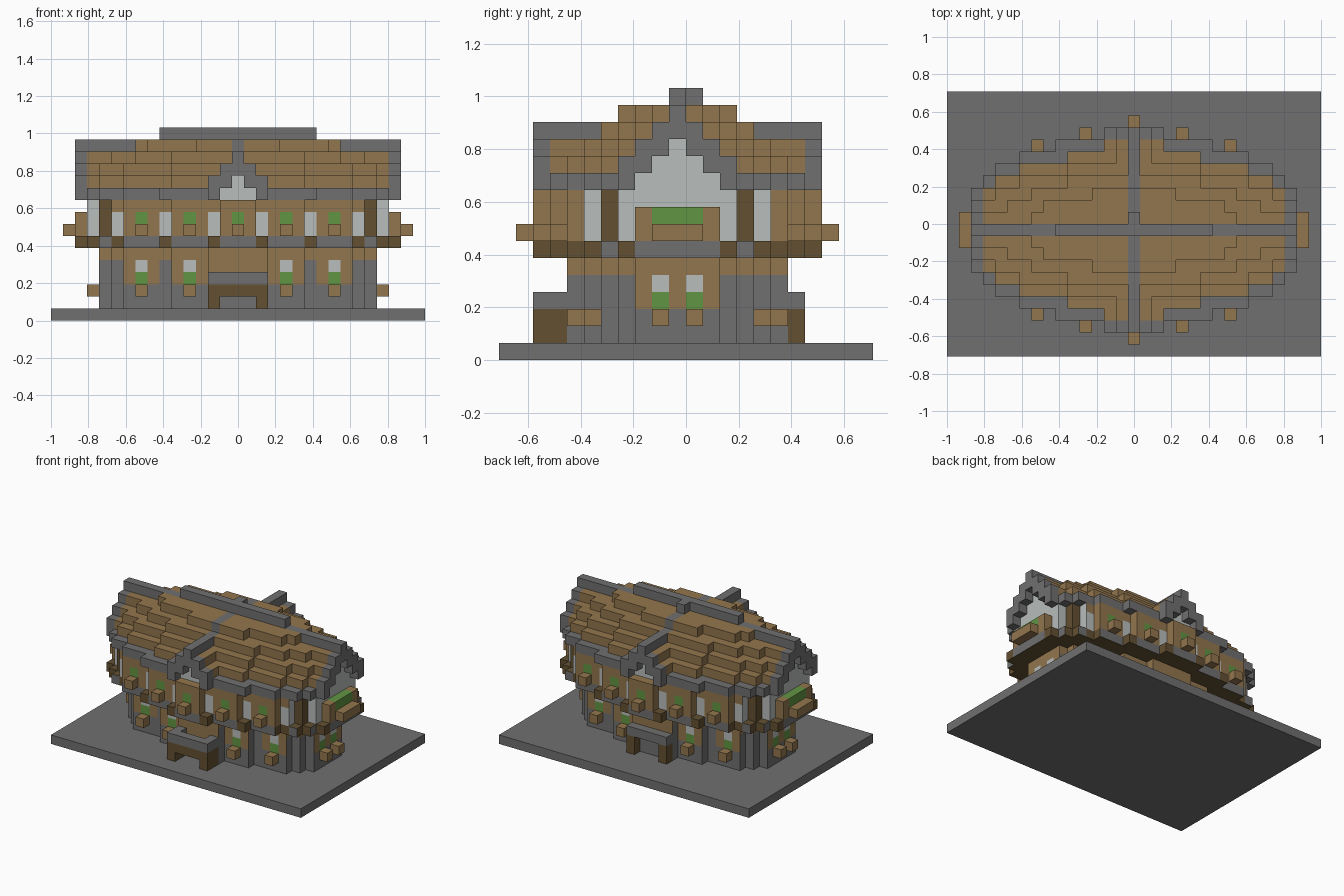
import bpy

V = 2 / 31  # block size; the plot is 31 x 22 blocks

if "Cube" in bpy.data.objects:
    bpy.data.objects.remove(bpy.data.objects["Cube"], do_unlink=True)


def material(name, rgb):
    m = bpy.data.materials.new(name)
    m.use_nodes = True
    m.diffuse_color = (*rgb, 1)
    m.node_tree.nodes["Principled BSDF"].inputs["Base Color"].default_value = (*rgb, 1)
    return m


MATS = [material("stone gray", (0.165, 0.16, 0.16)),
        material("wood brown", (0.29, 0.18, 0.075)),
        material("dark timber", (0.125, 0.08, 0.032)),
        material("plaster white", (0.48, 0.51, 0.50)),
        material("leaf green", (0.12, 0.30, 0.055))]
GRAY, BROWN, DARK, WHITE, GREEN = range(5)

# The four corners of each block side, by outward direction
SIDES = {(1, 0, 0): [(1, 0, 0), (1, 1, 0), (1, 1, 1), (1, 0, 1)],
         (-1, 0, 0): [(0, 1, 0), (0, 0, 0), (0, 0, 1), (0, 1, 1)],
         (0, 1, 0): [(1, 1, 0), (0, 1, 0), (0, 1, 1), (1, 1, 1)],
         (0, -1, 0): [(0, 0, 0), (1, 0, 0), (1, 0, 1), (0, 0, 1)],
         (0, 0, 1): [(0, 0, 1), (1, 0, 1), (1, 1, 1), (0, 1, 1)],
         (0, 0, -1): [(0, 1, 0), (1, 1, 0), (1, 0, 0), (0, 0, 0)]}


def blocks(name, cells, colour):
    """Skin a set of blocks; colour(m, d, k, axis) picks each face's material.
    m counts in from either end, d counts out from the ridge line."""
    cells = set(cells)
    index, faces, mats = {}, [], []
    for i, j, k in sorted(cells):
        for n, corners in SIDES.items():
            if (i + n[0], j + n[1], k + n[2]) in cells:
                continue
            faces.append([index.setdefault((i + a, j + b, k + c), len(index))
                          for a, b, c in corners])
            axis = "x" if n[0] else "y" if n[1] else "z"
            mats.append(colour(min(i, 30 - i), abs(j - 10), k, axis))
    mesh = bpy.data.meshes.new(name)
    mesh.from_pydata([((x - 15.5) * V, (y - 11) * V, z * V) for x, y, z in index], [], faces)
    for m in MATS:
        mesh.materials.append(m)
    mesh.polygons.foreach_set("material_index", mats)
    obj = bpy.data.objects.new(name, mesh)
    bpy.context.collection.objects.link(obj)


def mirrored(spots):
    """Repeat (m, d, k) blocks on both ends and both long sides."""
    return {(i, j, k) for m, d, k in spots for i in (m, 30 - m) for j in (10 - d, 10 + d)}


def width(steps, m):
    """Half width at m, from (start, half width) steps."""
    return max([w for start, w in steps if m >= start], default=-1)


def plan(steps, levels):
    return mirrored((m, d, k) for k in levels for m in range(16)
                    for d in range(width(steps, m) + 1))


# Plot
blocks("ground_plate", {(i, j, 0) for i in range(31) for j in range(22)},
       lambda m, d, k, a: GRAY)

# Lower floor with bays that step outward to the middle
LOWER = [(4, 2), (5, 3), (6, 4), (10, 5), (13, 6)]


def lower_colour(m, d, k, axis):
    if k <= 2:
        return GRAY
    if k == 5:
        return BROWN
    window = m in (7, 11) if axis == "y" else m == 4 and d == 1
    if window:
        return GREEN if k == 3 else WHITE
    if axis == "y":
        return GRAY if m in (4, 5, 9) else BROWN
    return BROWN if m == 4 and d <= 2 else GRAY


blocks("lower_floor", plan(LOWER, range(1, 6)), lower_colour)

# Front porch with an arch, and a smaller open one behind
porch = {(i, j, k) for i in range(13, 18) for j in (2, 3) for k in (1, 2, 3)
         if j == 2 or i in (13, 17)} - {(i, 2, 1) for i in (14, 15, 16)}
porch_colour = lambda m, d, k, a: GRAY if k == 3 else DARK
blocks("front_porch", porch, porch_colour)
blocks("back_porch", {(i, 17, k) for i in range(13, 18) for k in (1, 2, 3)
                      if k == 3 or i in (13, 17)}, porch_colour)

# Jettied slab between the floors
EAVE = [(2, 3), (3, 4), (4, 5), (6, 6), (9, 7), (13, 8)]


def slab_colour(m, d, k, axis):
    if axis == "y":
        return DARK if m in (2, 3, 5, 9, 13) else GRAY
    return GRAY if axis == "x" and d in (0, 1, 2, 4) else DARK


blocks("floor_slab", plan(EAVE, [6]), slab_colour)

# Upper floor with corner posts, plaster strips and bays
UPPER = [(3, 3), (4, 4), (5, 5), (6, 6), (10, 7), (14, 8)]


def upper_colour(m, d, k, axis):
    if m == 2:
        return GREEN if k == 8 and d <= 1 else BROWN
    if m == 4:
        return DARK
    if m == 3:
        return WHITE
    if axis == "y":
        if k == 9:
            return BROWN
        if m in (5, 9, 13):
            return WHITE
        return GREEN if k == 8 and m in (7, 11, 15) else BROWN
    if d <= 5:
        return WHITE
    return GREEN if k == 8 and d == 7 and m == 14 else BROWN


end_bays = mirrored((2, d, k) for d in range(3) for k in (7, 8))
blocks("upper_floor", plan(UPPER, (7, 8, 9)) | end_bays, upper_colour)

# Window boxes
boxes = [(7, 7, 7), (11, 8, 7), (15, 9, 7), (1, 0, 7), (1, 1, 7),
         (7, 5, 2), (11, 6, 2), (3, 1, 2)]
blocks("window_boxes", mirrored(boxes), lambda m, d, k, a: BROWN)

# Roof: half widths of each course, stepping out toward the middle
COURSES = {10: EAVE[:5],
           11: [(2, 3), (4, 4), (6, 5), (10, 6)],
           12: [(2, 2), (4, 3), (6, 4), (10, 5)],
           13: [(2, 1), (5, 2), (7, 3), (10, 4)],
           14: [(2, 0), (7, 1), (8, 2), (12, 3)]}


def top(m, d):
    main = max([k for k, s in COURSES.items() if width(s, m) >= d], default=0)
    dormer = 13 - (15 - m) if m >= 13 and d <= 8 else 0
    return max(main, dormer)


def roof_colour(m, d, k, axis):
    trim = m in (2, 15) or d in (0, 8) or top(m, d) == 10
    return GRAY if trim else BROWN


columns = [(m, d, top(m, d)) for m in range(2, 16) for d in range(9) if top(m, d)]
blocks("roof", mirrored((m, d, k) for m, d, t in columns
                        for k in range(max(10, t - 1), t + 1)), roof_colour)
blocks("roof_ridge", {(i, 10, 15) for i in range(9, 22)} | {(15, 11, 15)},
       lambda m, d, k, a: GRAY)

# Plaster gables behind the roof edges
blocks("gable_walls", mirrored((m, d, k) for m, d, t in columns if m > 2 and d < 8
                               for k in range(10, t - 1)), lambda m, d, k, a: WHITE)
